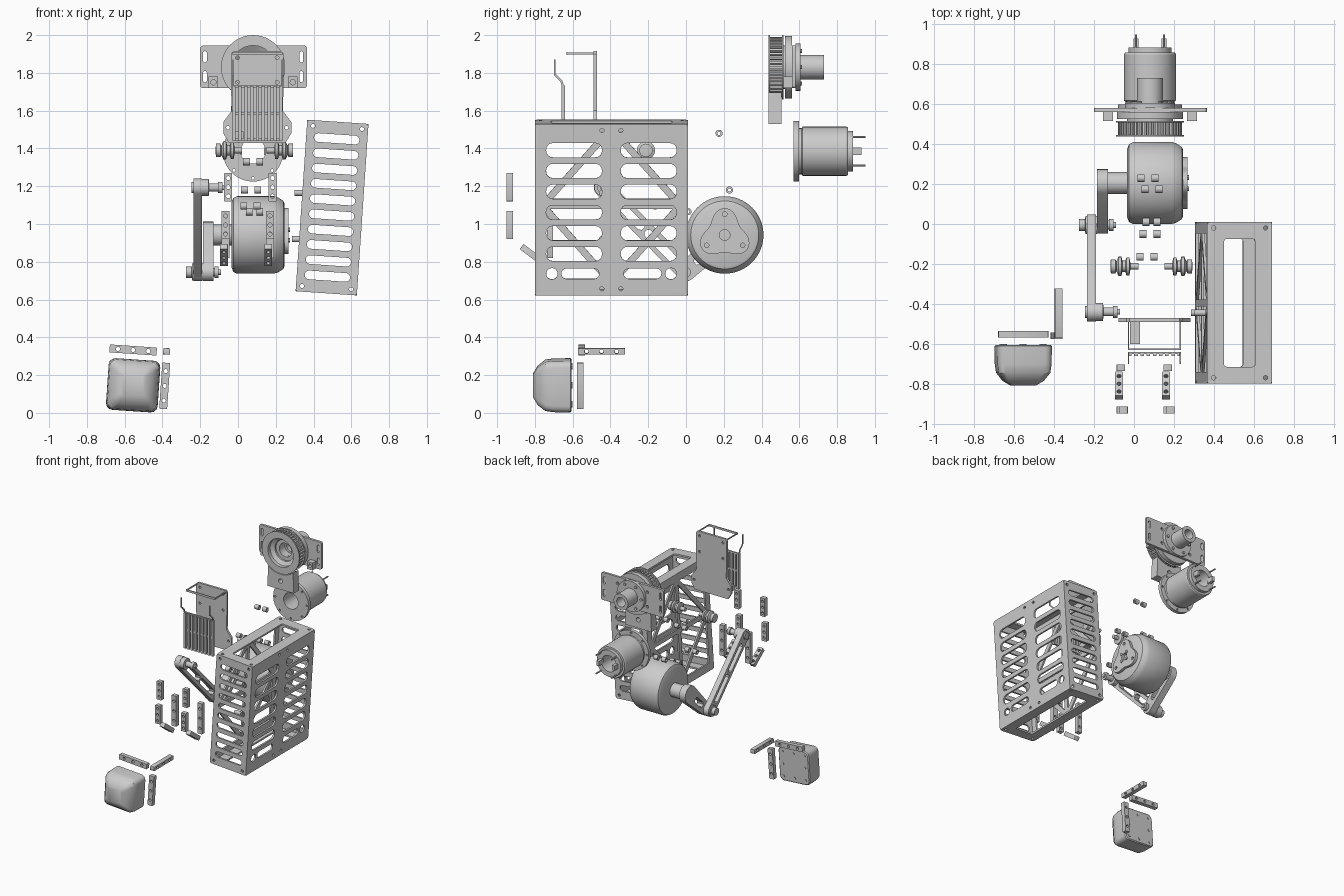
import bpy, bmesh, math
from mathutils import Matrix, Vector

if "Cube" in bpy.data.objects:
    bpy.data.objects.remove(bpy.data.objects["Cube"])

I = Matrix.Identity(4)
AX = {'x': Matrix(((0, 0, 1, 0), (1, 0, 0, 0), (0, 1, 0, 0), (0, 0, 0, 1))),   # u=y v=z
      'y': Matrix(((1, 0, 0, 0), (0, 0, -1, 0), (0, 1, 0, 0), (0, 0, 0, 1))),  # u=x v=z
      'z': I}
T = lambda x, y, z: Matrix.Translation((x, y, z))


def rrect(cx, cy, w, h, r=0.0, n=4):
    """Rounded rectangle outline."""
    if r < 1e-4:
        return [(cx - w/2, cy - h/2), (cx + w/2, cy - h/2), (cx + w/2, cy + h/2), (cx - w/2, cy + h/2)]
    r = min(r, w/2 - 1e-4, h/2 - 1e-4)
    out = []
    for k, (sx, sy) in enumerate(((1, 1), (-1, 1), (-1, -1), (1, -1))):
        for i in range(n + 1):
            a = (k + i / n) * math.pi / 2
            out.append((cx + sx*(w/2 - r) + r*math.cos(a), cy + sy*(h/2 - r) + r*math.sin(a)))
    return out


def circle(cx, cy, r, n=32):
    return [(cx + r*math.cos(i*math.tau/n), cy + r*math.sin(i*math.tau/n)) for i in range(n)]


def plate(name, loops, axis, lo, hi, C=I):
    """Extruded outline with holes; lo..hi is the span along the axis."""
    s = -1 if axis == 'y' else 1
    cu = bpy.data.curves.new(name, 'CURVE')
    cu.dimensions, cu.fill_mode, cu.extrude = '2D', 'BOTH', abs(hi - lo) / 2
    for lp in loops:
        sp = cu.splines.new('POLY')
        sp.points.add(len(lp) - 1)
        for p, q in zip(sp.points, lp):
            p.co = (q[0], q[1], 0, 1)
        sp.use_cyclic_u = True
    tmp = bpy.data.objects.new(name + "_outline", cu)
    bpy.context.collection.objects.link(tmp)
    dg = bpy.context.evaluated_depsgraph_get()
    me = bpy.data.meshes.new_from_object(tmp.evaluated_get(dg))
    bpy.data.objects.remove(tmp)
    me.transform(C @ AX[axis] @ T(0, 0, s*(lo + hi)/2))
    bm = bmesh.new()
    bm.from_mesh(me)
    return finish(name, bm)


def finish(name, bm):
    bmesh.ops.remove_doubles(bm, verts=bm.verts, dist=1e-5)
    bmesh.ops.recalc_face_normals(bm, faces=bm.faces)
    me = bpy.data.meshes.new(name)
    bm.to_mesh(me)
    bm.free()
    ob = bpy.data.objects.new(name, me)
    bpy.context.collection.objects.link(ob)
    return ob


def loft(name, rings, M, closed=False):
    """Skin through rings of equal point count; caps the ends unless closed."""
    bm = bmesh.new()
    vs = [[bm.verts.new(M @ Vector(p)) for p in r] for r in rings]
    n = len(vs[0])
    for k in range(len(vs) if closed else len(vs) - 1):
        a, b = vs[k], vs[(k + 1) % len(vs)]
        for i in range(n):
            bm.faces.new((a[i], a[(i+1) % n], b[(i+1) % n], b[i]))
    if not closed:
        bm.faces.new(vs[0])
        bm.faces.new(vs[-1])
    return finish(name, bm)


def lathe(name, prof, axis, c, seg=40, closed=False):
    """Turned part; prof holds (radius, offset along axis)."""
    s = -1 if axis == 'y' else 1
    rings = [[(x, y, s*h) for x, y in circle(0, 0, max(r, 1e-3), seg)] for r, h in prof]
    return loft(name, rings, T(*c) @ AX[axis], closed)


def cyl(name, r, axis, c, lo, hi, seg=24):
    return lathe(name, [(r, lo), (r, hi)], axis, c, seg)


def box(name, x0, x1, y0, y1, z0, z1, C=I):
    return plate(name, [rrect((x0+x1)/2, (y0+y1)/2, x1-x0, y1-y0)], 'z', z0, z1, C)


def shrink_tri(t, d):
    a, b, c = [Vector(p) for p in t]
    la, lb, lc = (b-c).length, (c-a).length, (a-b).length
    ctr = (a*la + b*lb + c*lc) / (la + lb + lc)
    r = abs((b-a).cross(c-a)) / (la + lb + lc)
    return [tuple(ctr + (p - ctr)*(r - d)/r) for p in (a, b, c)]


# --- slotted case, leaning slightly
TILT = Matrix.Rotation(0.068, 4, 'Y')
C = T(0.498, -0.395, 1.087) @ TILT
W, D, H, t = 0.1625, 0.405, 0.455, 0.014
corner = lambda a, b: [circle(sx*a, sy*b, 0.011, 12) for sx in (-1, 1) for sy in (-1, 1)]
slots = [rrect(0, 0.365 - 0.081*i, 0.24, 0.046, 0.022) for i in range(10)]
for nm, y in (("case_front", -D), ("case_back", D - t)):
    plate(nm, [rrect(0, 0, 2*W, 2*H, 0.015)] + slots + corner(0.13, 0.425), 'y', y, y + t, C)
win = [rrect(0, 0, 0.155, 0.64, 0.012)]
for nm, z in (("case_top", H - t), ("case_bottom", -H)):
    plate(nm, [rrect(0, 0, 2*W, 2*D, 0.015)] + win + corner(0.13, 0.375), 'z', z, z + t, C)
side = [rrect(0, 0, 2*D, 2*H, 0.015)] + corner(0.05, 0.42)
for s in (-1, 1):
    side += [rrect(s*0.1975, z, 0.295, 0.076, 0.034) for z in (0.315, 0.205, 0.095, -0.015, -0.125, -0.235)]
    side += [circle(s*0.315, -0.34, 0.03, 20), rrect(s*0.165, -0.34, 0.2, 0.055, 0.027)]
plate("case_slotted_side", side, 'x', W - t, W, C)
truss = [rrect(0, 0, 2*D, 2*H, 0.015)]
for sy in (-1, 1):
    for z0, z1 in ((0.0, 0.41), (0.0, -0.41)):
        a, b, c, d = (0, z0), (sy*0.365, z0), (sy*0.365, z1), (0, z1)
        truss += [shrink_tri((a, b, d), 0.018), shrink_tri((b, c, d), 0.018)]
plate("case_truss_side", truss, 'x', -W, -W + t, C)
cyl("case_peg_upper", 0.016, 'x', (0, -0.445, 1.165), 0.30, 0.36)
cyl("case_peg_lower", 0.016, 'x', (0, -0.445, 0.92), 0.285, 0.345)

# --- pulley and mounting plate
pc = (0.08, 0, 1.83)
gear = []
for i in range(40):
    for f, r in ((-.32, .145), (-.22, .16), (.22, .16), (.32, .145)):
        a = (i + f) * math.tau / 40
        gear.append((0.08 + r*math.cos(a), 1.83 + r*math.sin(a)))
plate("pulley_teeth", [gear, circle(0.08, 1.83, 0.115)], 'y', 0.445, 0.51)
for y in (0.437, 0.508):
    plate("pulley_rim", [circle(0.08, 1.83, 0.17, 48), circle(0.08, 1.83, 0.115)], 'y', y, y + 0.008)
lathe("pulley_hub", [(0.116, 0.465), (0.085, 0.485), (0.085, 0.50), (0.055, 0.50), (0.055, 0.53), (0.116, 0.53)],
      'y', pc, closed=True)
plate("pulley_backing", [circle(0.08, 1.83, 0.165, 48), circle(0.08, 1.83, 0.055)], 'y', 0.525, 0.56)
holes = [rrect(0.08 + s*0.255, z, 0.02, 0.06, 0.01) for s in (-1, 1) for z in (1.885, 1.78)]
holes += [circle(0.08 + s*0.135, 1.83 + q*0.06, 0.012, 12) for s in (-1, 1) for q in (-1, 1)]
plate("mount_plate", [rrect(0.0825, 1.832, 0.565, 0.225, 0.015)] + holes + [circle(0.08, 1.83, 0.055)], 'y', 0.56, 0.58)
lathe("bearing_flange", [(0.125, 0.58), (0.125, 0.605), (0.05, 0.605), (0.05, 0.58)], 'y', pc, closed=True)
lathe("pulley_shaft", [(0.065, 0.57), (0.065, 0.73), (0.038, 0.73), (0.038, 0.57)], 'y', pc, closed=True)
for i in range(6):
    a = i * math.tau / 6
    cyl("flange_bolt", 0.011, 'y', (0.08 + 0.1*math.cos(a), 0, 1.83 + 0.1*math.sin(a)), 0.6, 0.615, 10)
for x in (-0.13, 0.29):
    plate("mount_tab", [rrect(x, 1.75, 0.05, 0.06), circle(x, 1.75, 0.014, 12)], 'y', 0.515, 0.56)
arc = [(0.08 + 0.175*math.cos(a), 1.83 + 0.175*math.sin(a)) for a in [math.radians(-50 - 8*i) for i in range(11)]]
plate("belt_guard", [[(-0.04, 1.53), (0.2, 1.53)] + arc, circle(0.08, 1.6, 0.018, 16)], 'y', 0.437, 0.505)

# --- lower motor
mc = (0.08, 0, 1.385)
bolts = [circle(0.08 + 0.143*math.cos(a), 1.385 + 0.143*math.sin(a), 0.008, 10) for a in [i*math.tau/8 for i in range(8)]]
plate("motor_flange", [circle(0.08, 1.385, 0.16, 48), circle(0.08, 1.385, 0.066)] + bolts, 'y', 0.57, 0.598)
lathe("motor_body", [(0.122, 0.598), (0.122, 0.612), (0.13, 0.618), (0.13, 0.85), (0.125, 0.858), (0.066, 0.858), (0.066, 0.598)],
      'y', mc, closed=True)
lathe("motor_end_ring", [(0.108, 0.855), (0.108, 0.885), (0.066, 0.885), (0.066, 0.855)], 'y', mc, closed=True)
for x, z in ((0.01, 1.46), (0.15, 1.46), (0.01, 1.31), (0.15, 1.31)):
    cyl("motor_terminal", 0.006, 'y', (x, 0, z), 0.87, 0.95, 8)
for s in (-1, 1):
    box("motor_contact", 0.08 + s*0.07 - 0.012, 0.08 + s*0.07 + 0.012, 0.87, 0.93, 1.365, 1.405)

# --- round drive hub
hc = (0, 0.205, 0.942)
lathe("drive_hub", [(0.17, -0.035), (0.195, -0.025), (0.205, -0.005), (0.205, 0.19), (0.197, 0.215), (0.18, 0.24),
                    (0.165, 0.246)], 'x', hc, 64)
tri = []
for i in range(60):
    a = i * math.tau / 60
    r = 0.117 + 0.025*math.cos(3*(a - math.pi/2))
    tri.append((0.205 + r*math.cos(a), 0.942 + r*math.sin(a)))
plate("hub_face", [tri, circle(0.205, 0.942, 0.028)] +
      [circle(0.205 + 0.11*math.cos(a), 0.942 + 0.11*math.sin(a), 0.012, 12) for a in (1.57, 3.665, 5.76)], 'x', 0.245, 0.268)
for i in range(4):
    a = math.pi/4 + i*math.pi/2
    cyl("hub_bolt", 0.012, 'x', (0, 0.205 + 0.04*math.cos(a), 0.942 + 0.04*math.sin(a)), 0.26, 0.275, 12)
cyl("hub_axle", 0.055, 'x', hc, -0.18, -0.03, 32)


# --- crank links
def link(name, p, q, r1, r2, x0, x1, slots=2):
    p, q = Vector(p), Vector(q)
    d, L = (q - p).normalized(), (q - p).length
    n, a0 = Vector((-d.y, d.x)), math.atan2(d.y, d.x)
    def arc(c, r, st):
        return [(c.x + r*math.cos(a0 + st + i*math.pi/12), c.y + r*math.sin(a0 + st + i*math.pi/12)) for i in range(13)]
    loops = [arc(p, r1, math.pi/2) + arc(q, r2, -math.pi/2)]
    seg = (L - r1 - r2 - 0.02) / slots
    for k in range(slots):
        a = p + d*(r1 + 0.02 + seg*k)
        b = a + d*(seg - 0.02)
        w = n*0.022
        loops.append([tuple(v) for v in (a + w*.5, a - w*.5, a + d*.015 - w, b - d*.015 - w, b - w*.5, b + w*.5,
                                         b - d*.015 + w, a + d*.015 + w)])
    plate(name, loops, 'x', x0, x1)

link("crank_arm", (0.205, 0.942), (0.0, 0.745), 0.07, 0.048, -0.185, -0.13, 1)
link("long_link", (0.0, 0.745), (-0.44, 1.193), 0.048, 0.048, -0.235, -0.19, 2)
for y, z, lo, hi in ((-0.005, 0.745, -0.275, -0.09), (-0.44, 1.193, -0.245, -0.07)):
    lathe("link_pin", [(0.03, lo), (0.03, lo + 0.03), (0.045, lo + 0.032), (0.045, lo + 0.09), (0.022, lo + 0.092),
                       (0.022, hi - 0.035), (0.03, hi - 0.035), (0.03, hi - 0.012), (0.014, hi - 0.012), (0.014, hi)],
          'x', (0, y, z), 24)

# --- bushings and guide rollers
for y, z, xs in ((0.23, 1.18, (0.035, 0.105)), (0.175, 1.48, (0.055, 0.125)), (-0.05, 1.33, (0.045, 0.115)),
                 (0.01, 1.065, (0.06, 0.115)), (-0.165, 1.095, (0.03, 0.1))):
    for x in xs:
        lathe("bushing", [(0.019, -0.018), (0.019, 0.018), (0.009, 0.018), (0.009, -0.018)], 'x', (x, y, z), 16, True)
for s in (-1, 1):
    prof = [(0.02, 0.205), (0.035, 0.203), (0.035, 0.18), (0.025, 0.175), (0.048, 0.165), (0.048, 0.15), (0.028, 0.145),
            (0.028, 0.13), (0.045, 0.125), (0.045, 0.11), (0.016, 0.105), (0.016, 0.065)]
    lathe("guide_roller", [(r, s*h) for r, h in prof], 'x', (0.087, -0.212, 1.39), 24)

# --- controller board with vent slats
half = [(0.125, 1.915), (0.14, 1.9), (0.14, 1.74), (0.135, 1.6), (0.18, 1.54), (0.18, 1.48), (0.15, 1.43)]
outline = [(0.102 + x, z) for x, z in half] + [(0.102 - x, z) for x, z in reversed(half)]
plate("board", [outline] + [circle(0.102 + s*x, z, 0.01, 10) for s in (-1, 1) for x, z in ((0.105, 1.88), (0.105, 1.75), (0.155, 1.51))],
      'y', -0.49, -0.472)
for i in range(9):
    x = -0.03 + i*0.031
    box("vent_slat", x, x + 0.018, -0.66, -0.64, 1.44, 1.73)
for z in (1.44, 1.58, 1.72):
    box("vent_crossbar", -0.03, 0.236, -0.652, -0.64, z, z + 0.014)
for x in (-0.03, 0.229):
    plate("vent_bracket", [[(-0.655, 1.72), (-0.642, 1.72), (-0.655, 1.76), (-0.692, 1.795), (-0.692, 1.87), (-0.7, 1.87),
                            (-0.7, 1.79), (-0.665, 1.755)]], 'x', x, x + 0.006)
    box("board_arm", x, x + 0.006, -0.63, -0.48, 1.898, 1.908)
box("board_front_edge", -0.03, 0.235, -0.632, -0.624, 1.894, 1.91)
box("board_connector", -0.02, 0.03, -0.6, -0.49, 1.45, 1.49)


# --- small drilled bars
def bar(name, M, L, axis='y', w=0.042, th=0.034):
    plate(name, [rrect(0, 0, w, L, 0.003, 2)] + [circle(0, k*L*0.32, 0.011, 12) for k in (-1, 0, 1)], axis, -th/2, th/2, M)

for x in (-0.06, 0.175):
    bar("spacer_upper", T(x + 0.008, -0.932, 1.195), 0.15)
    bar("spacer_lower", T(x - 0.006, -0.932, 0.995), 0.15)
    bar("spacer_slanted", T(x - 0.015, -0.81, 0.835) @ Matrix.Rotation(0.927, 4, 'X'), 0.15)
    bar("spacer_long", T(x - 0.006, -0.72, 0.945), 0.25)
bar("foot_bar_across", T(-0.555, -0.552, 0.333) @ TILT @ Matrix.Rotation(math.pi/2, 4, 'Y'), 0.25)
bar("foot_bar_upright", T(-0.388, -0.56, 0.143) @ TILT, 0.245)
bar("foot_bar_depth", T(-0.378, -0.447, 0.326) @ TILT @ Matrix.Rotation(math.pi/2, 4, 'X'), 0.25, 'x', 0.034, 0.036)

# --- domed foot cover
F = T(-0.555, 0, 0.146) @ TILT
rings = [[(x, y, -d) for x, y in rrect(0, 0, 2*h, 2*h, r, 3)] for d, h, r in
         ((-0.605, 0.13, 0.03), (-0.612, 0.137, 0.035), (-0.70, 0.136, 0.035), (-0.745, 0.13, 0.035), (-0.785, 0.1, 0.03), (-0.81, 0.06, 0.015))]
loft("foot_cover", [[(x, y, z) for x, y, z in r] for r in rings], F @ AX['y'])
for i in range(-1, 2):
    for j in range(-1, 2):
        if i or j:
            cyl("cover_screw", 0.011, 'y', tuple(F @ Vector((i*0.1, 0, j*0.1))), -0.61, -0.601, 10)

bpy.ops.object.select_all(action='SELECT')
bpy.context.view_layer.objects.active = bpy.context.selected_objects[0]
bpy.ops.object.shade_smooth_by_angle(angle=math.radians(30))
